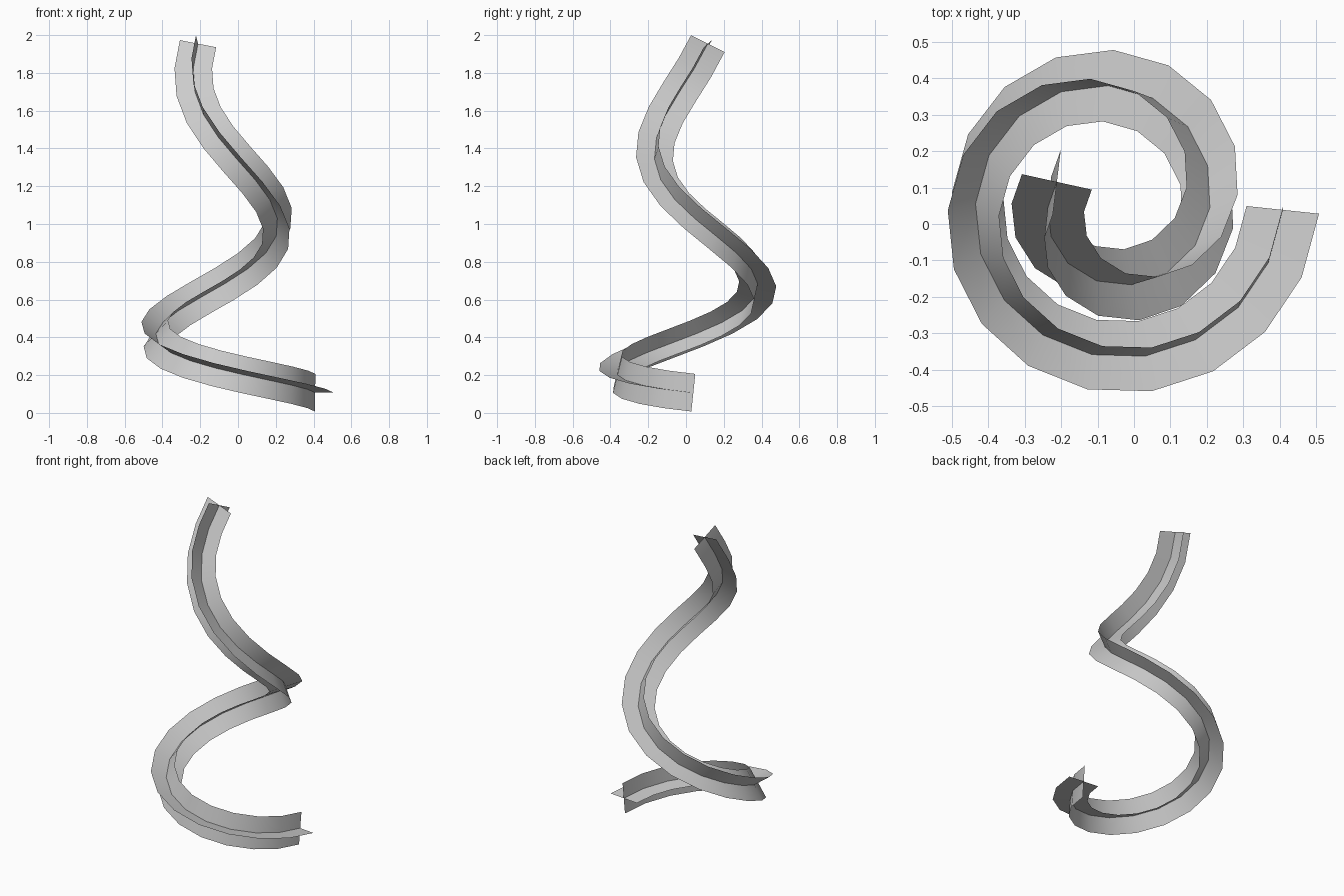
import bpy, math
from mathutils import Vector

if "Cube" in bpy.data.objects:
    bpy.data.objects.remove(bpy.data.objects["Cube"])

CX, CY, R0, SHRINK = -0.0625, 0.0565, 0.4725, 0.2
T0, T1, SEGMENTS, HALF = 0.006, 1.56, 25, 0.1


def path(t):
    """Clockwise narrowing spiral that steepens as it climbs; t counts turns."""
    r, a = R0 - SHRINK * t, -2 * math.pi * t
    z = 0.105 + 0.304 * t + 0.693 * t ** 2 - 0.082 * t ** 3
    return Vector((CX + r * math.cos(a), CY + r * math.sin(a), z))


def tangent(t):
    return (path(t + 1e-4) - path(t - 1e-4)).normalized()


# Dense walk along the spiral, carrying a twist-free frame
N = 3000
ts = [T0 + (T1 - T0) * i / N for i in range(N + 1)]
pts = [path(t) for t in ts]
lengths = [0.0]
for a, b in zip(pts, pts[1:]):
    lengths.append(lengths[-1] + (b - a).length)

tan = tangent(T0)
side = tan.cross(Vector((0, 0, 1))).normalized()
frames = []
step = 0
for i, t in enumerate(ts):
    new = tangent(t)
    side = tan.rotation_difference(new) @ side
    side = (side - new * side.dot(new)).normalized()
    tan = new
    # keep evenly spaced stations only
    if lengths[i] >= lengths[-1] * step / SEGMENTS - 1e-6:
        frames.append((pts[i], side.copy(), side.cross(tan)))
        step += 1


def ribbon(name, axis):
    verts, faces = [], []
    for f in frames:
        verts += [f[0] - f[axis] * HALF, f[0], f[0] + f[axis] * HALF]
    for i in range(len(frames) - 1):
        for k in (0, 1):
            a = 3 * i + k
            faces.append((a, a + 1, a + 4, a + 3))
    mesh = bpy.data.meshes.new(name)
    mesh.from_pydata(verts, [], faces)
    mesh.shade_smooth()
    obj = bpy.data.objects.new(name, mesh)
    bpy.context.collection.objects.link(obj)


# Two crossed ribbons sharing the same spiral centre line
ribbon("flat_ribbon", 1)
ribbon("upright_ribbon", 2)
